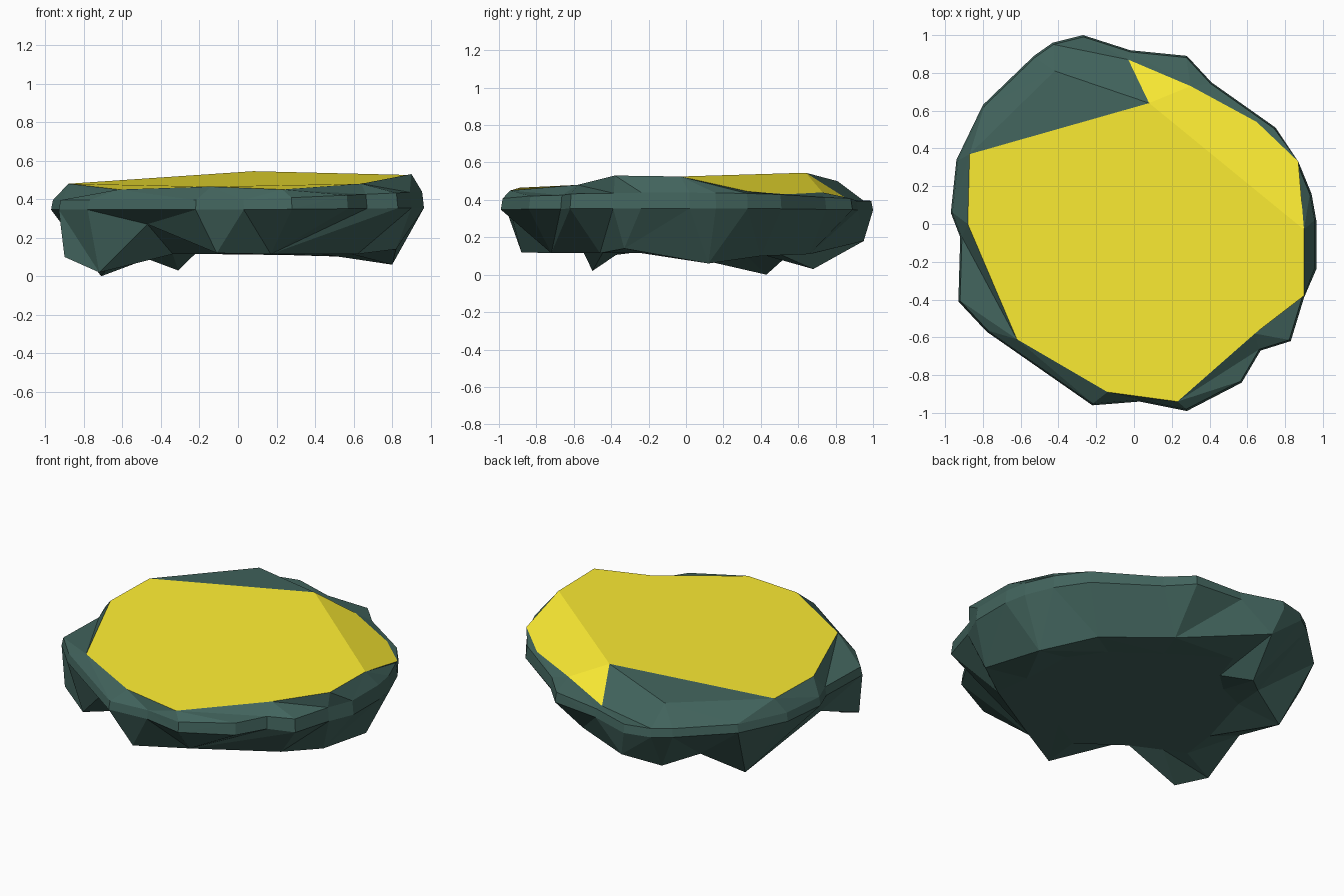
import bpy, math

if "Cube" in bpy.data.objects:
    bpy.data.objects.remove(bpy.data.objects["Cube"])


def material(name, rgb):
    m = bpy.data.materials.new(name)
    m.diffuse_color = (*rgb, 1)
    m.use_nodes = True
    m.node_tree.nodes["Principled BSDF"].inputs["Base Color"].default_value = m.diffuse_color
    return m


def add_object(name, verts, faces, mat):
    me = bpy.data.meshes.new(name)
    me.from_pydata(verts, [], faces)
    me.materials.append(mat)
    me.update()
    ob = bpy.data.objects.new(name, me)
    bpy.context.collection.objects.link(ob)
    return ob


def by_angle(ring):
    return sorted(ring, key=lambda p: math.atan2(p[1], p[0]))


verts, faces = [], []


def add_ring(points):
    start = len(verts)
    verts.extend(points)
    return list(range(start, len(verts)))


def zip_rings(lo, hi):
    """Join two rings (sorted by angle) with triangles."""
    def ang(r, k):
        p = verts[r[k % len(r)]]
        return math.atan2(p[1], p[0]) + 2 * math.pi * (k // len(r))
    i = j = 0
    while i < len(lo) or j < len(hi):
        a, b = lo[i % len(lo)], hi[j % len(hi)]
        if j >= len(hi) or (i < len(lo) and ang(lo, i + 1) <= ang(hi, j + 1)):
            i += 1
            faces.append((a, lo[i % len(lo)], b))
        else:
            j += 1
            faces.append((a, hi[j % len(hi)], b))


# Widest outline of the slab, seen from above
outline = by_angle([
    (.965, .02), (.94, .16), (.87, .33), (.75, .51), (.41, .75), (.28, .89),
    (-.02, .92), (-.27, 1), (-.43, .96), (-.53, .89), (-.80, .63), (-.94, .34),
    (-.97, .06), (-.92, -.07), (-.93, -.41), (-.78, -.57), (-.22, -.96),
    (.03, -.94), (.28, -.99), (.57, -.84), (.67, -.67), (.83, -.62),
    (.90, -.39), (.965, -.24)])

# Underside rim with the downward points
under = by_angle([
    (.80, .12, .06), (.60, .40, .10), (.25, .66, .11), (-.22, .95, .18),
    (-.31, .68, .03), (-.47, .53, .09), (-.71, .43, 0), (-.86, -.10, .22),
    (-.90, -.42, .10), (-.72, -.50, .02), (-.47, -.62, .27),
    (-.11, -.88, .12), (.17, -.72, .115), (.62, -.46, .115), (.82, -.33, .14)])

# Flat top: main yellow face, the lower side face and the corner face
main = [(-.87, .37, .48), (-.88, 0, .48), (-.62, -.61, .45), (-.14, -.89, .465),
        (.23, -.94, .45), (.64, -.58, .48), (.90, -.38, .53), (.90, -.03, .525)]
side = [(.87, .33, .445), (.65, .54, .43), (.30, .73, .44)]
corner = (-.03, .87, .40)
ridge = (.08, .64, .545)
ledge = (-.42, .81, .50)

inner = add_ring([(x * .72, y * .72, .115) for x, y, z in under])
low = add_ring(under)
mid = add_ring([(x, y, .345 + .01 * max(x, 0)) for x, y in outline])
wide = add_ring([(x * .99, y * .99, .395 + .045 * max(x, 0)) for x, y in outline])
rim = add_ring(by_angle(main + side + [corner, ledge]))
for a, b in ((inner, low), (low, mid), (mid, wide), (wide, rim)):
    zip_rings(a, b)
faces.append(tuple(reversed(inner)))

# Dark sloping ledge at the back left of the top
dark = add_ring([ridge, corner, ledge, main[0]])
faces += [(dark[0], dark[1], dark[2]), (dark[0], dark[2], dark[3])]

add_object("rock_body", verts, faces, material("dark_green", (.054, .127, .109)))

# Yellow top surface
top = main + side + [corner, ridge]
add_object("yellow_top", top,
           [tuple(range(8)) + (12,), (7, 8, 9, 10, 12), (10, 11, 12)],
           material("yellow", (1, .86, .034)))
